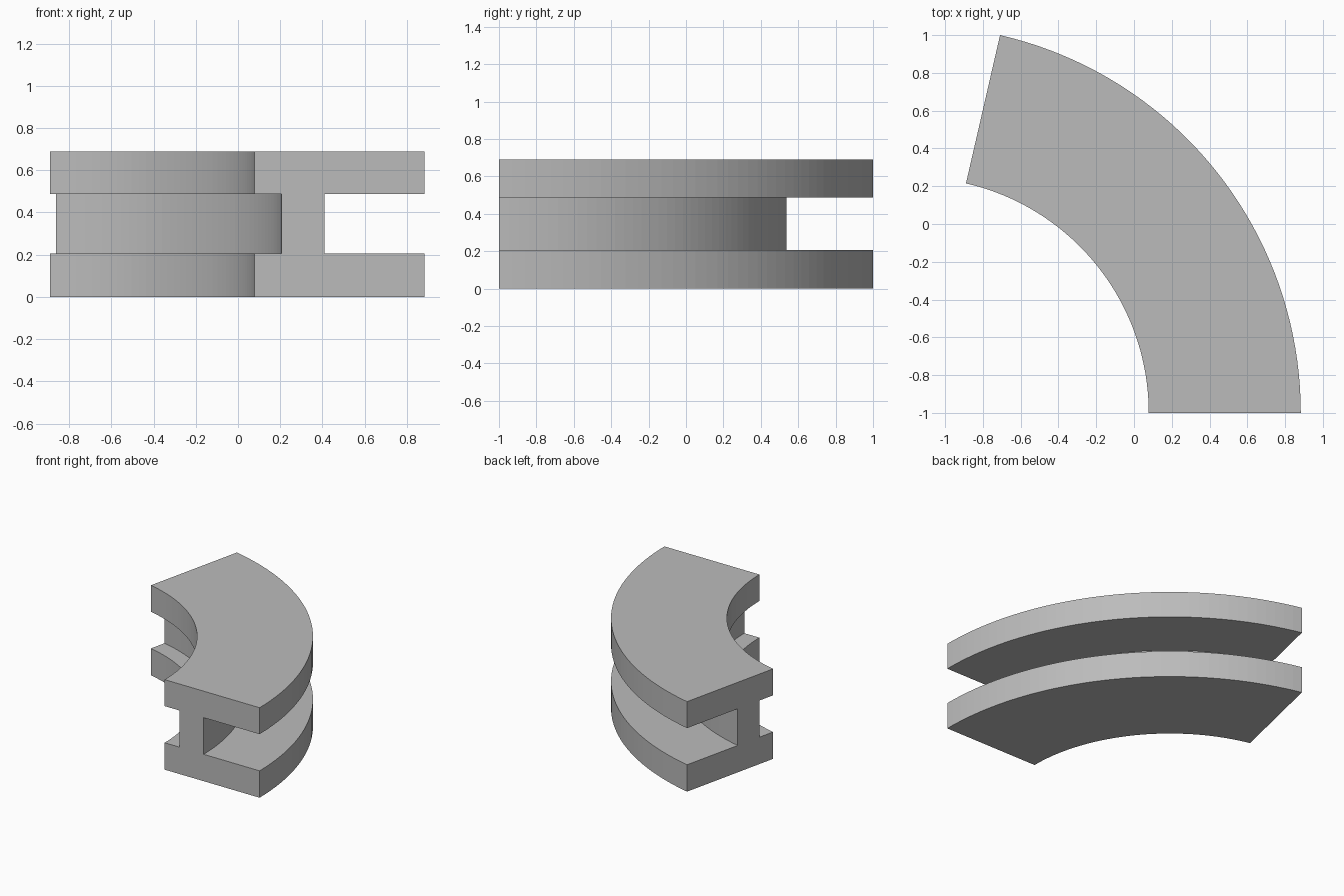
import bpy, bmesh
from math import radians
from mathutils import Matrix, Vector

cube = bpy.data.objects.get("Cube")
if cube:
    bpy.data.objects.remove(cube, do_unlink=True)

# Single grey finish
grey = bpy.data.materials.new("plain grey")
grey.use_nodes = True
colour = (0.5, 0.5, 0.5, 1)
grey.diffuse_color = colour
grey.node_tree.nodes["Principled BSDF"].inputs["Base Color"].default_value = colour

# Radii and heights of the I-shaped section
INNER, WEB_IN, WEB_OUT, OUTER = 1.247, 1.374, 1.578, 2.052
BOTTOM, LOWER, UPPER, TOP = 0, 0.206, 0.487, 0.69
CENTRE = Vector((-1.169, -1, 0))
SWEEP, STEPS = radians(77.05), 40

section = [(INNER, BOTTOM), (OUTER, BOTTOM), (OUTER, LOWER), (WEB_OUT, LOWER),
           (WEB_OUT, UPPER), (OUTER, UPPER), (OUTER, TOP), (INNER, TOP),
           (INNER, UPPER), (WEB_IN, UPPER), (WEB_IN, LOWER), (INNER, LOWER)]

# Sweep the section around the bend centre
bm = bmesh.new()
rings = []
for i in range(STEPS + 1):
    turn = Matrix.Rotation(SWEEP * i / STEPS, 3, 'Z')
    rings.append([bm.verts.new(CENTRE + turn @ Vector((r, 0, z))) for r, z in section])
for a, b in zip(rings, rings[1:]):
    for j in range(len(section)):
        k = (j + 1) % len(section)
        bm.faces.new((a[j], a[k], b[k], b[j]))

# Close both ends
bm.faces.new(rings[0])
bm.faces.new(rings[-1][::-1])
bmesh.ops.recalc_face_normals(bm, faces=bm.faces)

mesh = bpy.data.meshes.new("curved_beam")
bm.to_mesh(mesh)
bm.free()
mesh.materials.append(grey)
beam = bpy.data.objects.new("curved_beam", mesh)
bpy.context.collection.objects.link(beam)
